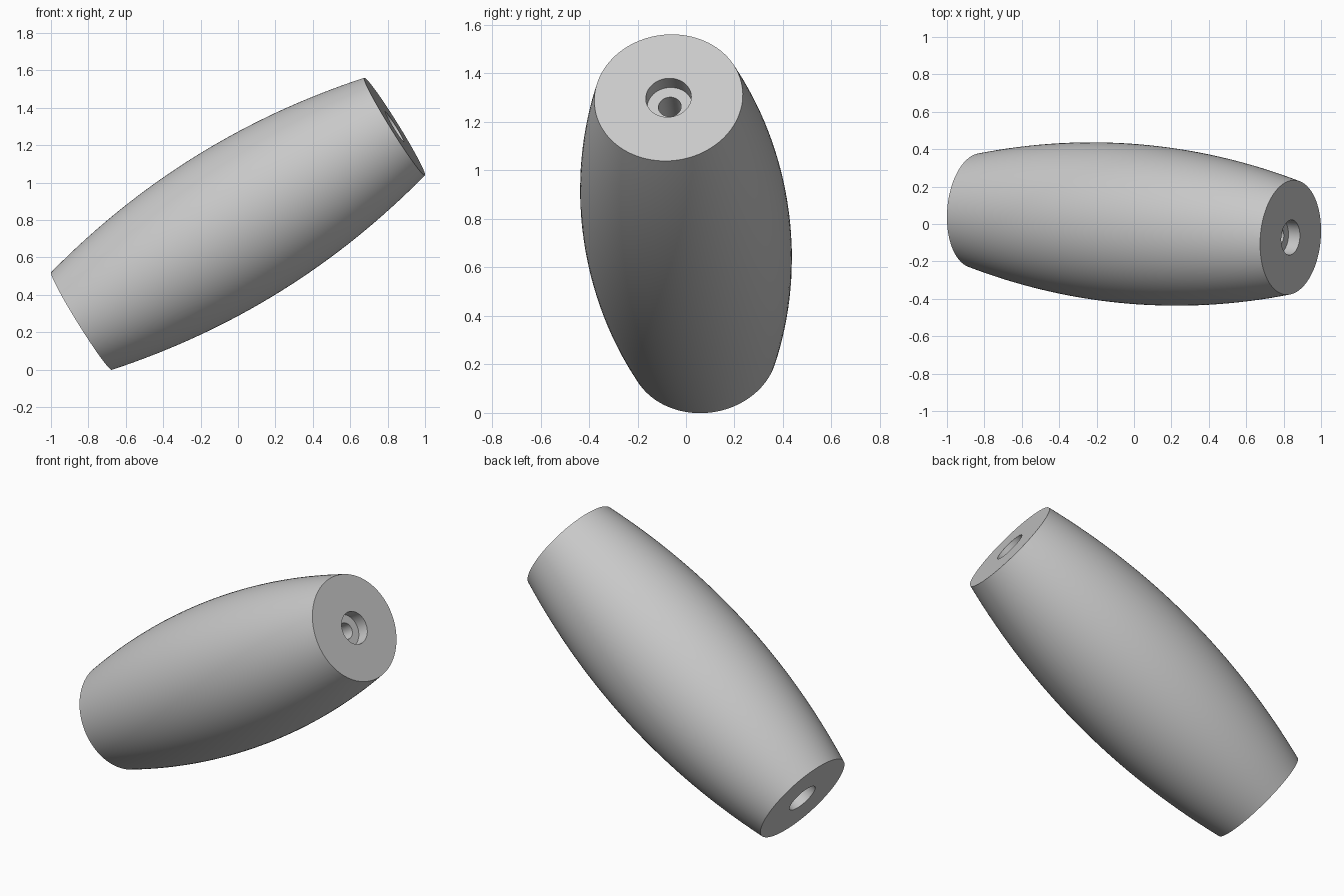
import bpy, bmesh, math
from mathutils import Vector

cube = bpy.data.objects.get("Cube")
if cube:
    bpy.data.objects.remove(cube, do_unlink=True)

# Material
grey = bpy.data.materials.new("light_grey")
grey.use_nodes = True
colour = (0.58, 0.58, 0.58, 1)
grey.diffuse_color = colour
grey.node_tree.nodes["Principled BSDF"].inputs["Base Color"].default_value = colour

# Dimensions along and around the barrel axis
AXIS = Vector((0.837, -0.072, 0.52))
HALF = AXIS.length
MID_R, END_R = 0.427, 0.307
RECESS_R, BORE_R, RECESS_DEPTH = 0.094, 0.047, 0.072
STEPS, SIDES = 32, 96

# Closed profile: bulging outer wall, then the stepped through-hole
profile = []
for i in range(STEPS + 1):
    t = 2 * i / STEPS - 1
    profile.append((MID_R - (MID_R - END_R) * t * t, t * HALF))
for side in (1, -1):
    step = [(RECESS_R, HALF), (RECESS_R, HALF - RECESS_DEPTH), (BORE_R, HALF - RECESS_DEPTH)]
    profile += [(r, side * z) for r, z in step[::side]]

# Revolve the profile
bm = bmesh.new()
verts = [bm.verts.new((r, 0, z)) for r, z in profile]
edges = [bm.edges.new((verts[i - 1], verts[i])) for i in range(len(verts))]
bmesh.ops.spin(bm, geom=verts + edges, cent=(0, 0, 0), axis=(0, 0, 1),
               angle=math.tau, steps=SIDES, use_duplicate=False)
bmesh.ops.remove_doubles(bm, verts=bm.verts, dist=0.0001)
bmesh.ops.recalc_face_normals(bm, faces=bm.faces)
mesh = bpy.data.meshes.new("barrel_bead")
bm.to_mesh(mesh)
bm.free()
mesh.materials.append(grey)

# Tilt the barrel into place
bead = bpy.data.objects.new("barrel_bead", mesh)
bpy.context.collection.objects.link(bead)
bead.rotation_euler = AXIS.to_track_quat('Z', 'Y').to_euler()
bead.location = (0, 0, 0.78)
bpy.ops.object.select_all(action='DESELECT')
bead.select_set(True)
bpy.context.view_layer.objects.active = bead
bpy.ops.object.shade_smooth_by_angle(angle=math.radians(30))
